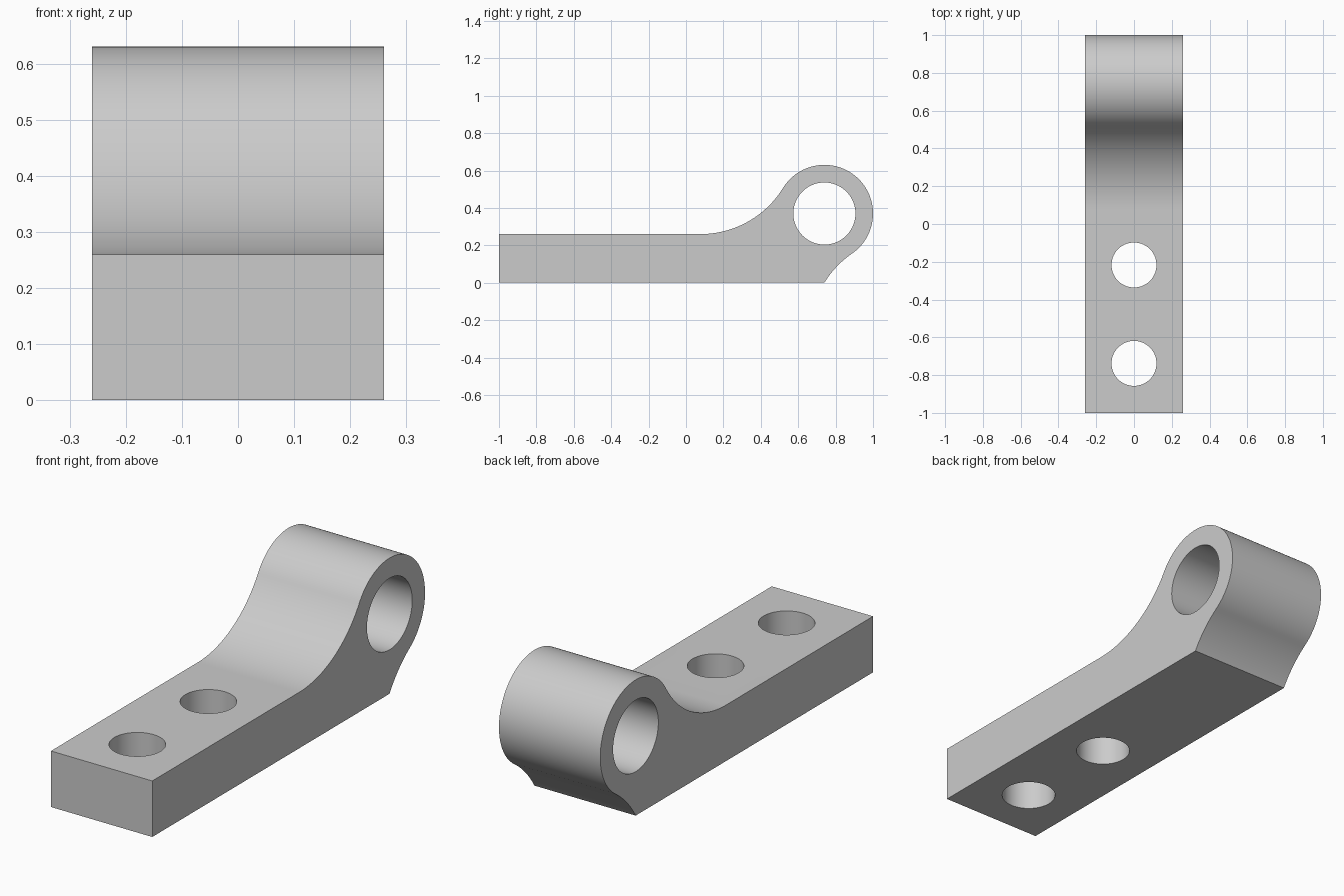
import bpy, bmesh, math
from mathutils import Vector

cube = bpy.data.objects.get("Cube")
if cube:
    bpy.data.objects.remove(cube, do_unlink=True)

WIDTH = 0.52          # across x, also the ring's outer diameter
HALF = WIDTH / 2
FILLET = 0.52
EYE = Vector((0.74, 0.37))
BAR_TOP = 0.26

grey = bpy.data.materials.new("plain grey")
grey.use_nodes = True
colour = (0.6, 0.6, 0.6, 1)
grey.diffuse_color = colour
grey.node_tree.nodes["Principled BSDF"].inputs["Base Color"].default_value = colour


def arc(centre, radius, start, end, steps):
    """Points on an arc in the y-z plane, angles in radians."""
    return [centre + radius * Vector((math.cos(a), math.sin(a)))
            for a in (start + (end - start) * i / steps for i in range(steps + 1))]


def angle(v):
    return math.atan2(v.y, v.x)


def cutter(name, radius, location, rotation=(0, 0, 0)):
    bpy.ops.mesh.primitive_cylinder_add(vertices=96, radius=radius, depth=1,
                                        location=location, rotation=rotation)
    ob = bpy.context.object
    ob.name = name
    ob.hide_render = True
    return ob


# Fillet centres, each tangent to the outside of the ring
reach = FILLET + HALF
rise = BAR_TOP + FILLET - EYE.y
upper = Vector((EYE.x - math.sqrt(reach**2 - rise**2), BAR_TOP + FILLET))
low_z = (EYE.y**2 + FILLET**2 - reach**2) / (2 * EYE.y)
lower = Vector((EYE.x + math.sqrt(FILLET**2 - low_z**2), low_z))
heel = Vector((EYE.x, 0))

# Side outline: bar, lower fillet, ring, upper fillet
outline = [Vector((-1, 0))]
outline += arc(lower, FILLET, angle(heel - lower), angle(EYE - lower), 20)
outline += arc(EYE, HALF, angle(lower - EYE), angle(upper - EYE), 80)[1:]
outline += arc(upper, FILLET, angle(EYE - upper), -math.pi / 2, 40)[1:]
outline.append(Vector((-1, BAR_TOP)))

# Extrude the outline across the width
bm = bmesh.new()
side = bm.faces.new([bm.verts.new((-HALF, p.x, p.y)) for p in outline])
made = bmesh.ops.extrude_face_region(bm, geom=[side])["geom"]
bmesh.ops.translate(bm, vec=(WIDTH, 0, 0),
                    verts=[g for g in made if isinstance(g, bmesh.types.BMVert)])
bmesh.ops.recalc_face_normals(bm, faces=bm.faces)
mesh = bpy.data.meshes.new("eye_bracket")
bm.to_mesh(mesh)
bm.free()
mesh.materials.append(grey)
bracket = bpy.data.objects.new("eye_bracket", mesh)
bpy.context.collection.objects.link(bracket)

# Pin hole and two bolt holes
cutters = [cutter("pin_hole", 0.166, (0, EYE.x, EYE.y), (0, math.pi / 2, 0))]
cutters += [cutter("bolt_hole", 0.119, (0, y, 0), (0, 0, 0)) for y in (-0.217, -0.738)]

bpy.ops.object.select_all(action='DESELECT')
bracket.select_set(True)
bpy.context.view_layer.objects.active = bracket
for tool in cutters:
    mod = bracket.modifiers.new(tool.name, 'BOOLEAN')
    mod.object = tool
    mod.operation = 'DIFFERENCE'
    mod.solver = 'EXACT'
    bpy.ops.object.modifier_apply(modifier=mod.name)
for tool in cutters:
    bpy.data.objects.remove(tool, do_unlink=True)

bpy.ops.object.shade_smooth_by_angle(angle=math.radians(30))
